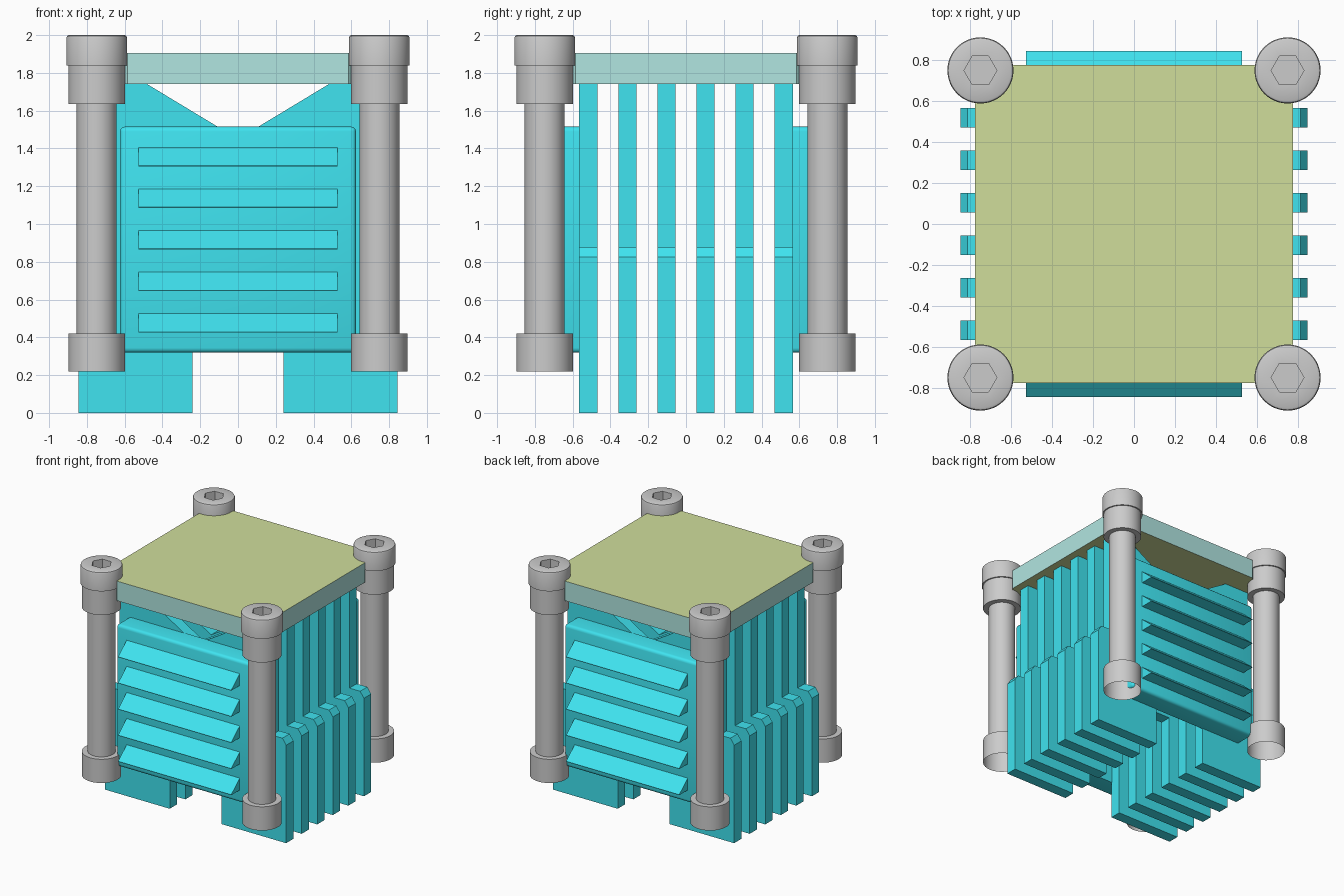
import bpy, bmesh, math

if "Cube" in bpy.data.objects:
    bpy.data.objects.remove(bpy.data.objects["Cube"])


def material(name, color):
    m = bpy.data.materials.new(name)
    m.diffuse_color = (*color, 1)
    m.use_nodes = True
    m.node_tree.nodes["Principled BSDF"].inputs["Base Color"].default_value = m.diffuse_color
    return m


CYAN = material("cyan_metal", (0.05, 0.77, 0.87))
OLIVE = material("olive_face", (0.63, 0.73, 0.33))
TEAL = material("teal_edge", (0.44, 0.79, 0.75))


def add_object(name, bm, mats=(), smooth=False):
    bmesh.ops.recalc_face_normals(bm, faces=bm.faces[:])
    me = bpy.data.meshes.new(name)
    bm.to_mesh(me)
    bm.free()
    for m in mats:
        me.materials.append(m)
    ob = bpy.data.objects.new(name, me)
    bpy.context.collection.objects.link(ob)
    if smooth:
        bpy.ops.object.select_all(action='DESELECT')
        ob.select_set(True)
        bpy.context.view_layer.objects.active = ob
        bpy.ops.object.shade_smooth_by_angle(angle=math.radians(35))
    return ob


def extrude_outline(name, points, vec, mats):
    """Closed 3D outline pushed along vec."""
    bm = bmesh.new()
    face = bm.faces.new([bm.verts.new(p) for p in points])
    out = bmesh.ops.extrude_face_region(bm, geom=[face])
    verts = [v for v in out['geom'] if isinstance(v, bmesh.types.BMVert)]
    bmesh.ops.translate(bm, vec=vec, verts=verts)
    # bmesh keeps the source face, so the prism is closed
    return add_object(name, bm, mats)


def lathe(name, profile, cx, cy, cap_last=False, segs=48):
    """Rings of (radius, z, hexagonal?) joined by quads."""
    bm = bmesh.new()
    rings = []
    for r, z, hexa in profile:
        ring = []
        for i in range(segs):
            a = math.tau * i / segs
            k = 1.0
            if hexa:
                k = math.cos(math.pi / 6) / math.cos(a % (math.pi / 3) - math.pi / 6)
            ring.append(bm.verts.new((cx + r * k * math.cos(a), cy + r * k * math.sin(a), z)))
        rings.append(ring)
    for lo, hi in zip(rings, rings[1:]):
        for i in range(segs):
            j = (i + 1) % segs
            bm.faces.new((lo[i], lo[j], hi[j], hi[i]))
    if cap_last:
        bm.faces.new(rings[-1])
    return add_object(name, bm, smooth=True)


# Corner posts with collars (open below) and hex socket heads
POST = [(0.15, 0.22, 0), (0.15, 0.42, 0), (0.106, 0.42, 0),
        (0.106, 1.635, 0), (0.15, 1.635, 0), (0.15, 1.84, 0)]
HEAD = [(0.10, 1.84, 0), (0.161, 1.84, 0), (0.161, 1.985, 0), (0.157, 1.995, 0),
        (0.147, 2.0, 0), (0.08, 2.0, 1), (0.08, 1.92, 1)]
for sx in (-1, 1):
    for sy in (-1, 1):
        tag = ("front" if sy < 0 else "back") + ("_left" if sx < 0 else "_right")
        lathe("post_" + tag, POST, 0.748 * sx, 0.748 * sy)
        lathe("bolt_head_" + tag, HEAD, 0.748 * sx, 0.748 * sy, cap_last=True)

# Top plate with cut corners: olive faces, teal edges
e, c = 0.775, 0.585
outline = [(c, -e), (e, -c), (e, c), (c, e), (-c, e), (-e, c), (-e, -c), (-c, -e)]
plate = extrude_outline("top_plate", [(x, y, 1.74) for x, y in outline],
                        (0, 0, 0.165), [OLIVE, TEAL])
for p in plate.data.polygons:
    p.material_index = 0 if abs(p.normal.z) > 0.5 else 1

# Cooling fins: half outline mirrored in x, repeated along y
half = [(0.24, 0.6), (0.24, 0), (0.845, 0), (0.845, 0.825), (0.81, 0.875),
        (0.71, 0.875), (0.71, 1.74), (0.48, 1.74)]
fin = half + [(0, 1.45)] + [(-x, z) for x, z in reversed(half)]
for i in range(6):
    y = (i - 2.5) * 0.207
    extrude_outline(f"fin_{i + 1}", [(x, y - 0.048, z) for x, z in fin],
                    (0, 0.096, 0), [CYAN])

# Rounded front and back panels with wedge ribs
for s, tag in ((-1, "front"), (1, "back")):
    bm = bmesh.new()
    bmesh.ops.create_cube(bm, size=1)
    for v in bm.verts:
        v.co = (v.co.x * 1.25, s * 0.645 + v.co.y * 0.17, 0.917 + v.co.z * 1.196)
    outer = [ed for ed in bm.edges if any(v.co.y * s > 0.7 for v in ed.verts)]
    bmesh.ops.bevel(bm, geom=outer, offset=0.025, segments=3, profile=0.5, affect='EDGES')
    add_object("panel_" + tag, bm, [CYAN], smooth=True)
    for i in range(5):
        z = 0.425 + 0.22 * i
        extrude_outline(f"rib_{tag}_{i + 1}",
                        [(-0.527, s * 0.725, z), (-0.527, s * 0.843, z),
                         (-0.527, s * 0.843, z + 0.004), (-0.527, s * 0.725, z + 0.105)],
                        (1.054, 0, 0), [CYAN])
